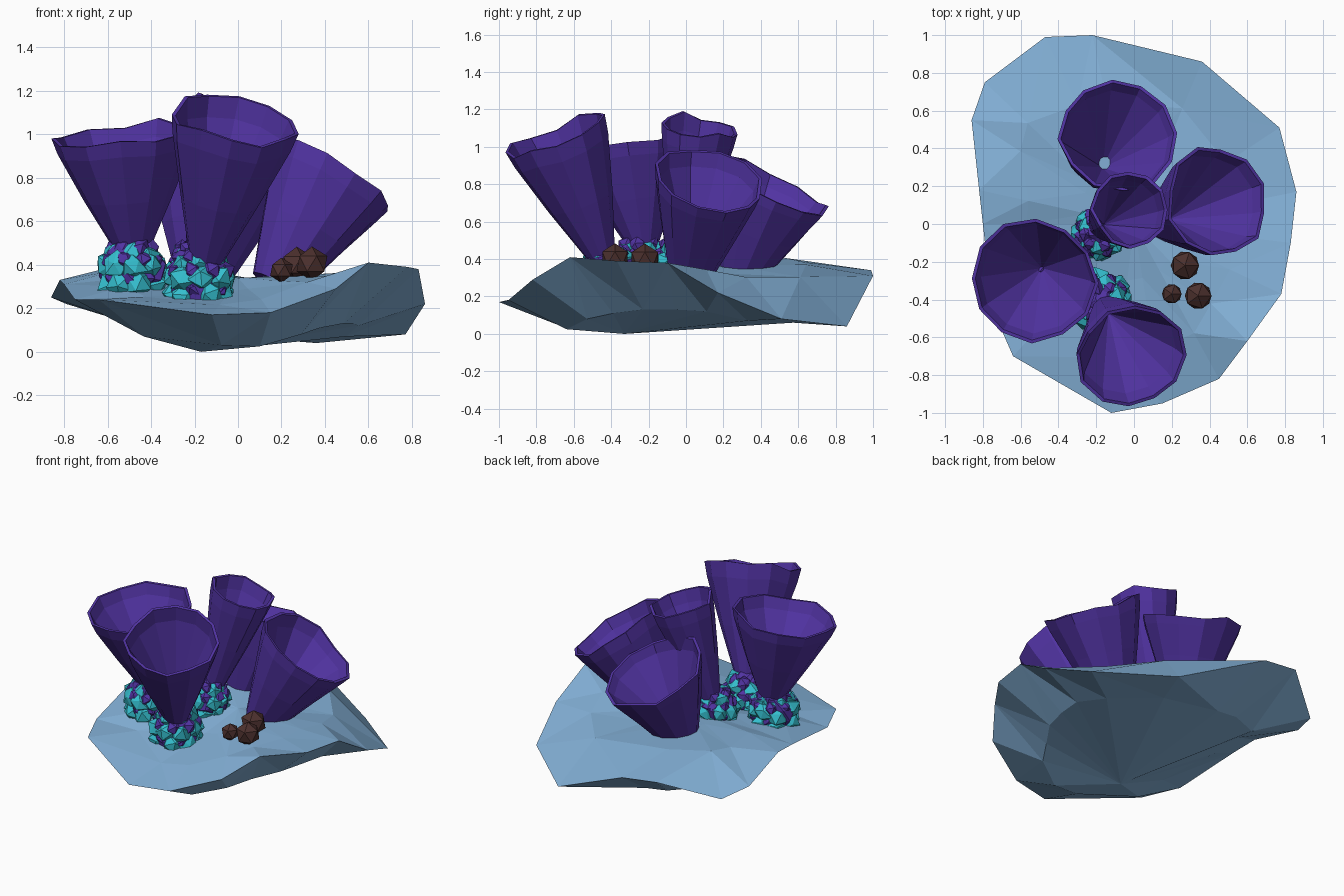
import bpy, bmesh, math, random
from mathutils import Vector, Matrix

random.seed(4)
cube = bpy.data.objects.get("Cube")
if cube:
    bpy.data.objects.remove(cube, do_unlink=True)


def make_material(name, colour):
    material = bpy.data.materials.new(name)
    material.use_nodes = True
    rgba = (*colour, 1)
    material.diffuse_color = rgba
    shader = next(n for n in material.node_tree.nodes if n.type == 'BSDF_PRINCIPLED')
    shader.inputs["Base Color"].default_value = rgba
    return material


blue = make_material("pale blue stone", (0.235, 0.45, 0.7))
purple = make_material("deep purple", (0.082, 0.033, 0.36))
teal = make_material("bright teal", (0.035, 0.52, 0.62))
brown = make_material("dark brown", (0.072, 0.03, 0.027))


def finish(bm, name, *materials):
    bmesh.ops.recalc_face_normals(bm, faces=bm.faces)
    mesh = bpy.data.meshes.new(name)
    bm.to_mesh(mesh)
    bm.free()
    for material in materials:
        mesh.materials.append(material)
    obj = bpy.data.objects.new(name, mesh)
    bpy.context.collection.objects.link(obj)


def bridge(bm, first, second):
    count = len(first)
    for i in range(count):
        j = (i + 1) % count
        bm.faces.new((first[i], first[j], second[j], second[i]))


def close(bm, ring, point):
    tip = bm.verts.new(point)
    for i in range(len(ring)):
        bm.faces.new((ring[i - 1], ring[i], tip))


def jitter(amount):
    return random.uniform(-amount, amount)


# Rock slab: rim x, rim y, rim height, upper height, underside height
rim_points = [
    (.86, .17, .22, .35, .12), (.77, .51, .08, .31, .07), (.36, .86, .04, .3, .06),
    (-.22, 1, .31, .37, .08), (-.47, .99, .34, .39, .1), (-.79, .75, .22, .4, .14),
    (-.86, .55, .25, .39, .17), (-.82, .18, .33, .37, .16), (-.8, 0, .31, .34, .15),
    (-.75, -.45, .24, .3, .12), (-.64, -.7, .24, .26, .07), (-.12, -1, .17, .215, .03),
    (.15, -.95, .18, .24, .025), (.45, -.82, .29, .32, .08), (.6, -.62, .41, .35, .11),
    (.78, -.37, .39, .36, .13), (.83, -.1, .38, .36, .13)]


def build_rock():
    bm = bmesh.new()
    rim, upper, middle, under = [], [], [], []
    for x, y, z, top, bottom in rim_points:
        rim.append(bm.verts.new((x, y, z)))
        s = 0.67 + jitter(0.05)
        upper.append(bm.verts.new((x * s, y * s, top + jitter(0.008))))
        middle.append(bm.verts.new((x * 0.3, y * 0.3, (top + 0.34) / 2)))
        s = 0.65 + jitter(0.03)
        under.append(bm.verts.new((x * s, y * s, bottom)))
    bridge(bm, rim, upper)
    bridge(bm, upper, middle)
    close(bm, middle, (0, 0, 0.34))
    bridge(bm, under, rim)
    close(bm, under, (-0.17, -0.33, 0))
    bmesh.ops.triangulate(bm, faces=bm.faces)
    finish(bm, "rock_base", blue)


# Hollow funnel with an uneven lip, standing along a leaning axis
def build_funnel(name, foot, mouth, foot_radius, mouth_radius, tip=0.17, slant=0, sides=12):
    foot, mouth = Vector(foot), Vector(mouth)
    axis = mouth - foot
    turn = axis.to_track_quat('Z', 'Y')
    lean = Vector((axis.x, axis.y, 0)).normalized()
    wobble = [jitter(0.025) for _ in range(sides)]
    swell = [1 + jitter(0.035) for _ in range(sides)]
    bm = bmesh.new()

    def ring(t, radius):
        verts = []
        for i in range(sides):
            a = math.tau * i / sides
            r = radius * (1 + (swell[i] - 1) * t)
            offset = turn @ Vector((r * math.cos(a), r * math.sin(a), wobble[i] * t ** 4))
            offset.z -= slant * t ** 4 * offset.dot(lean)
            verts.append(bm.verts.new(foot + axis * t + offset))
        return verts

    spread = mouth_radius - foot_radius
    loops = [ring(t, foot_radius + spread * k)
             for t, k in ((0, 0), (0.5, 0.54), (0.88, 0.92), (1, 1))]
    loops.append(ring(1, mouth_radius - 0.018))
    loops.append(ring(0.88, foot_radius + spread * 0.92 - 0.02))
    for first, second in zip(loops, loops[1:]):
        bridge(bm, first, second)
    close(bm, loops[0], foot)
    close(bm, loops[-1], foot + axis * tip)
    finish(bm, name, purple)


# Jagged teal collar pinched towards the top, with purple flesh showing through
def build_collar(name, centre, radius):
    bm = bmesh.new()
    centre = Vector(centre)

    def lump(position, size, index, detail=1):
        before = set(bm.faces)
        spin = Matrix.Rotation(random.uniform(0, math.tau), 4, Vector((jitter(1), jitter(1), 1)))
        verts = bmesh.ops.create_icosphere(
            bm, subdivisions=detail, radius=size,
            matrix=Matrix.Translation(position) @ spin)["verts"]
        for v in verts:
            v.co += (v.co - position) * jitter(0.18)
        for face in set(bm.faces) - before:
            face.material_index = index

    lump(centre, radius * 0.86, 1, 2)
    lump(centre + Vector((0, 0, radius * 0.42)), radius * 0.5, 1, 2)
    for height, reach, count in ((-0.42, 0.62, 7), (0.04, 0.66, 8), (0.4, 0.45, 6)):
        for i in range(count):
            a = math.tau * (i + height) / count + jitter(0.1)
            arm = Vector((reach * math.cos(a), reach * math.sin(a), height + jitter(0.1)))
            lump(centre + arm * radius, radius * 0.4, 0)
            b = a + math.pi / count
            arm = Vector((reach * math.cos(b), reach * math.sin(b), height + 0.22))
            lump(centre + arm * radius, radius * 0.29, 1)
    finish(bm, name, teal, purple)


build_rock()

build_funnel("left_funnel", (-.48, -.22, .41), (-.53, -.3, 1), .05, .335)
build_funnel("front_funnel", (-.16, -.43, .36), (-.015, -.695, 1.055), .055, .293)
build_funnel("tall_funnel", (-.19, -.02, .4), (-.02, .08, 1.115), .05, .207)
build_funnel("back_funnel", (-.17, .29, .3), (-.085, .47, .79), .11, .315, 0.05, 0.1)
build_funnel("right_funnel", (.17, .02, .31), (.435, .12, .815), .115, .295, 0.05, 0.1)

build_collar("left_collar", (-.485, -.25, .375), .165)
build_collar("front_collar", (-.175, -.41, .325), .17)
build_collar("tall_collar", (-.19, -.05, .385), .145)

# Pebbles
for label, place, size in (("back", (.27, -.22, .4), .083),
                           ("small", (.2, -.37, .375), .058),
                           ("front", (.34, -.38, .405), .079)):
    bm = bmesh.new()
    bmesh.ops.create_icosphere(bm, subdivisions=1, radius=size,
                               matrix=Matrix.Translation(place))
    finish(bm, label + "_pebble", brown)
